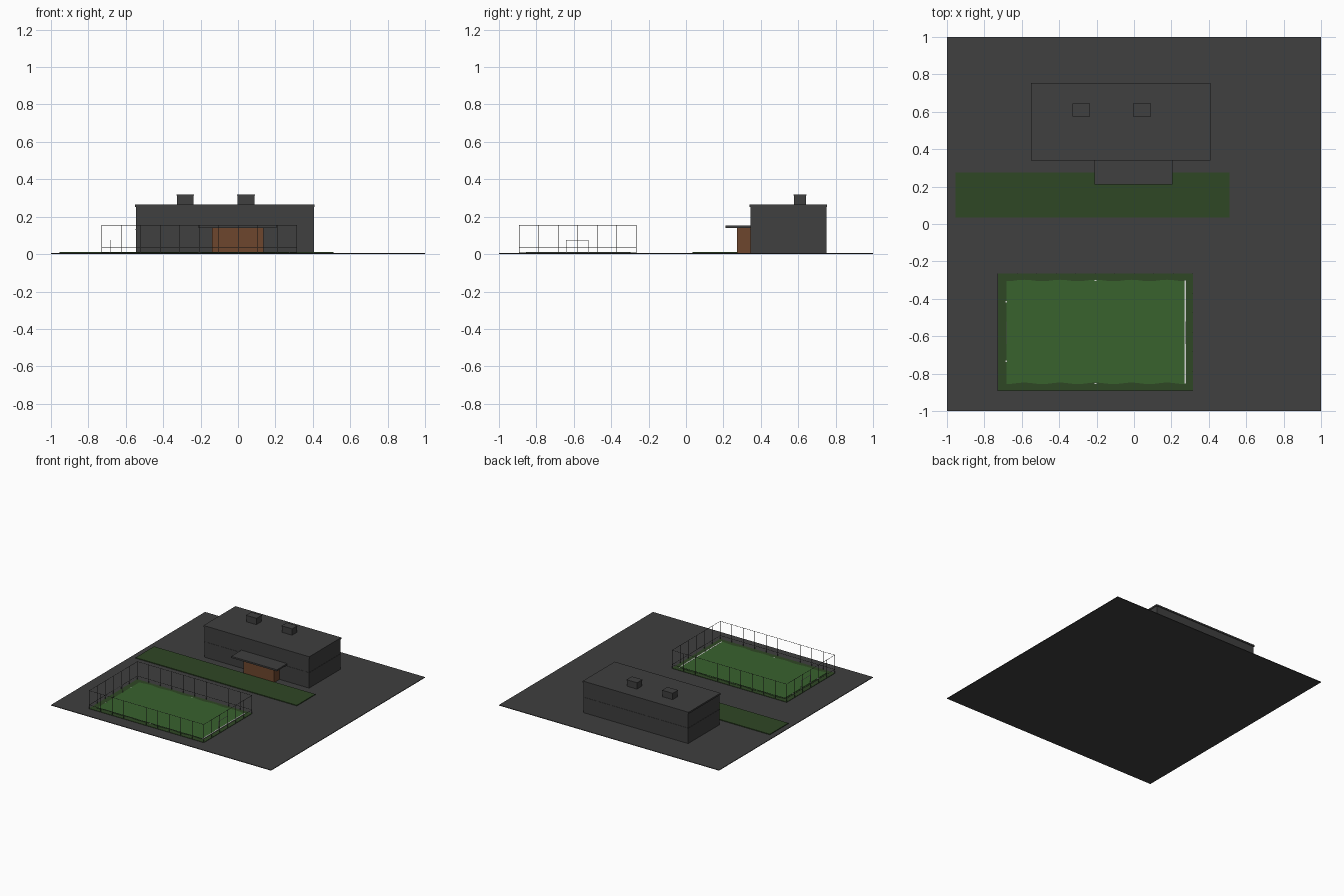
import bpy, bmesh, math

if "Cube" in bpy.data.objects:
    bpy.data.objects.remove(bpy.data.objects["Cube"])

def material(name, rgb):
    m = bpy.data.materials.new(name)
    m.diffuse_color = (*rgb, 1)
    m.use_nodes = True
    m.node_tree.nodes["Principled BSDF"].inputs["Base Color"].default_value = m.diffuse_color
    return m

charcoal = material("charcoal", (0.05, 0.05, 0.05))
dark_green = material("dark grass green", (0.028, 0.063, 0.018))
green = material("pitch green", (0.040, 0.122, 0.027))
brown = material("wood brown", (0.155, 0.061, 0.026))
white = material("line white", (0.65, 0.65, 0.65))

def boxes(name, mat, items):
    """One object made of boxes given as (x0, x1, y0, y1, z0, z1)."""
    bm = bmesh.new()
    for x0, x1, y0, y1, z0, z1 in items:
        r = bmesh.ops.create_cube(bm, size=1)
        for v in r["verts"]:
            v.co = ((x0 + x1) / 2 + v.co.x * (x1 - x0),
                    (y0 + y1) / 2 + v.co.y * (y1 - y0),
                    (z0 + z1) / 2 + v.co.z * (z1 - z0))
    return finish(name, mat, bm)

def finish(name, mat, bm):
    me = bpy.data.meshes.new(name)
    bm.to_mesh(me)
    bm.free()
    me.materials.append(mat)
    ob = bpy.data.objects.new(name, me)
    bpy.context.collection.objects.link(ob)
    return ob

def bar(p, q, t):
    """Square bar along one axis from p to q with thickness t."""
    out = []
    for a, b in zip(p, q):
        out += [min(a, b) - t / 2, max(a, b) + t / 2]
    return tuple(out)

# Site and lawns
boxes("paved_site", charcoal, [(-1, 1, -1, 1, 0, 0.005)])
boxes("front_lawn", dark_green, [(-0.955, 0.51, 0.035, 0.275, 0.004, 0.011)])
boxes("pitch_surround", dark_green, [(-0.73, 0.315, -0.893, -0.265, 0.004, 0.008)])

# Building: two storeys, floor band and overhanging roof slab
boxes("building_storeys", charcoal, [(-0.545, 0.405, 0.345, 0.75, 0.004, 0.255)])
boxes("floor_band", charcoal, [(-0.547, 0.407, 0.343, 0.752, 0.128, 0.133)])
boxes("roof_slab", charcoal, [(-0.552, 0.41, 0.34, 0.755, 0.253, 0.266)])
boxes("roof_units", charcoal, [b for x in (-0.282, 0.042) for b in (
    (x - 0.045, x + 0.045, 0.577, 0.641, 0.264, 0.314),
    (x - 0.048, x + 0.048, 0.574, 0.644, 0.313, 0.32))])

# Entrance
boxes("entrance_porch", brown, [(-0.14, 0.135, 0.272, 0.346, 0.004, 0.141)])
boxes("entrance_canopy", charcoal, [(-0.21, 0.205, 0.212, 0.346, 0.14, 0.153)])

# Playing surface with gently waved long edges
bm = bmesh.new()
X0, X1, Y0, Y1 = -0.682, 0.272, -0.852, -0.302
n = 60
xs = [X0 + (X1 - X0) * i / n for i in range(n + 1)]
wave = [0.004 * math.cos(2 * math.pi * 5 * i / n) for i in range(n + 1)]
outline = [(x, Y0 - w) for x, w in zip(xs, wave)]
outline += [(x, Y1 - w) for x, w in reversed(list(zip(xs, wave)))]
face = bm.faces.new([bm.verts.new((x, y, 0.008)) for x, y in outline])
r = bmesh.ops.extrude_face_region(bm, geom=[face])
for v in r["geom"]:
    if isinstance(v, bmesh.types.BMVert):
        v.co.z = 0.011
bmesh.ops.recalc_face_normals(bm, faces=bm.faces)
finish("playing_surface", green, bm)

# Line ends that show past the turf
boxes("pitch_lines", white,
      [(0.269, 0.277, Y0, Y1, 0.007, 0.0115)] +
      [(X0 - 0.004, X0 + 0.003, y - 0.004, y + 0.004, 0.007, 0.0115) for y in (-0.735, -0.415)] +
      [(-0.211, -0.201, y - 0.003, y + 0.003, 0.007, 0.0115) for y in (Y0, Y1)])

# Goals
goal = []
for x in (-0.682, 0.273):
    goal += [bar((x, y, 0.007), (x, y, 0.074), 0.003) for y in (-0.64, -0.523)]
    goal.append(bar((x, -0.64, 0.074), (x, -0.523, 0.074), 0.003))
boxes("goals", white, goal)

# Fence of thin posts and two rails
fx0, fx1, fy0, fy1, top = -0.728, 0.313, -0.892, -0.267, 0.154
t = 0.0025
posts, rails = [], []
for i in range(11):
    x = fx0 + (fx1 - fx0) * i / 10
    posts += [bar((x, y, 0.006), (x, y, top), t) for y in (fy0, fy1)]
for j in range(1, 6):
    y = fy0 + (fy1 - fy0) * j / 6
    posts += [bar((x, y, 0.006), (x, y, top), t) for x in (fx0, fx1)]
for z in (0.036, top):
    rails += [bar((fx0, y, z), (fx1, y, z), 0.002) for y in (fy0, fy1)]
    rails += [bar((x, fy0, z), (x, fy1, z), 0.002) for x in (fx0, fx1)]
boxes("fence_posts", charcoal, posts)
boxes("fence_rails", charcoal, rails)
